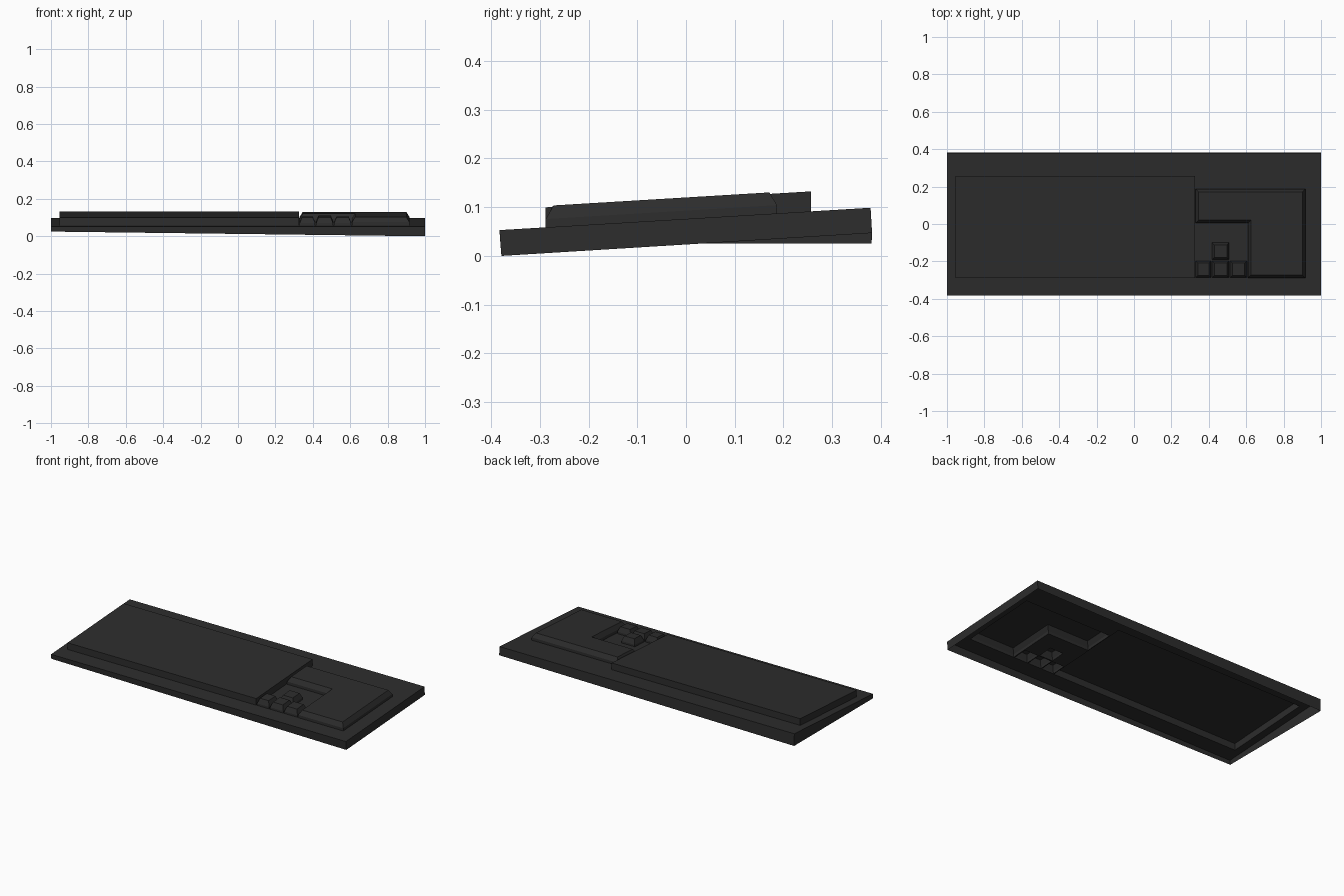
import bpy
import bmesh

cube = bpy.data.objects.get("Cube")
if cube:
    bpy.data.objects.remove(cube)

charcoal = bpy.data.materials.new("charcoal_plastic")
charcoal.use_nodes = True
COLOUR = (0.026, 0.026, 0.026, 1)
charcoal.diffuse_color = COLOUR
charcoal.node_tree.nodes["Principled BSDF"].inputs["Base Color"].default_value = COLOUR


def deck(x, y, height=0.0):
    """Point at a height above the tilted top of the case."""
    return (x, y, 0.076 + 0.0602 * y + height)


def rect(x0, x1, y0, y1):
    return [(x0, y0), (x1, y0), (x1, y1), (x0, y1)]


def inset(outline, d):
    """Move a right-angled, counter-clockwise outline inwards by d."""
    result = []
    for i, (x, y) in enumerate(outline):
        px, py = outline[i - 1]
        nx, ny = outline[(i + 1) % len(outline)]
        for ax, ay in ((x - px, y - py), (nx - x, ny - y)):
            length = abs(ax) + abs(ay)
            x, y = x - d * ay / length, y + d * ax / length
        result.append((x, y))
    return result


def ring(bm, points):
    return [bm.verts.new(p) for p in points]


def bridge(bm, low, high):
    for i in range(len(low)):
        j = (i + 1) % len(low)
        bm.faces.new((low[i], low[j], high[j], high[i]))


def finish(bm, name):
    mesh = bpy.data.meshes.new(name)
    bm.to_mesh(mesh)
    bm.free()
    mesh.materials.append(charcoal)
    obj = bpy.data.objects.new(name, mesh)
    bpy.context.collection.objects.link(obj)


def block(name, outline, levels):
    """Hollow raised block; levels are (inset, height) pairs from the deck up."""
    bm = bmesh.new()
    low = ring(bm, [deck(x, y) for x, y in outline])
    for d, height in levels:
        high = ring(bm, [deck(x, y, height) for x, y in inset(outline, d)])
        bridge(bm, low, high)
        low = high
    cap = bm.faces.new(low)
    if len(low) > 4:
        bmesh.ops.triangulate(bm, faces=[cap])
    finish(bm, name)


# Raised key areas: outline and wall steps
STRAIGHT = [(0, 0.041)]
BEVELLED = [(0, 0.017), (0.016, 0.044)]
KEY = [(0, 0.012), (0.012, 0.042)]
parts = {
    "main_key_block": (rect(-0.955, 0.325, -0.288, 0.257), STRAIGHT),
    "number_pad_block": ([(0.61, -0.288), (0.916, -0.288), (0.916, 0.187),
                          (0.33, 0.187), (0.33, 0.005), (0.61, 0.005)], BEVELLED),
    "left_arrow_key": (rect(0.33, 0.412, -0.287, -0.197), KEY),
    "down_arrow_key": (rect(0.418, 0.508, -0.287, -0.197), KEY),
    "right_arrow_key": (rect(0.514, 0.604, -0.287, -0.197), KEY),
    "up_arrow_key": (rect(0.418, 0.508, -0.19, -0.1), KEY),
}
for name, (outline, levels) in parts.items():
    block(name, outline, levels)

# Case: skirt open underneath, top pierced below each hollow block
bm = bmesh.new()
top = ring(bm, [deck(x, y) for x, y in rect(-1, 1, -0.383, 0.379)])
bottom = ring(bm, [(-1, -0.381, 0.025), (1, -0.379, 0.0),
                   (1, 0.382, 0.047), (-1, 0.381, 0.025)])
bridge(bm, bottom, top)
edges = [bm.edges.get((top[i - 1], top[i])) for i in range(4)]
for outline, _ in parts.values():
    hole = ring(bm, [deck(x, y) for x, y in outline])
    edges += [bm.edges.new((hole[i - 1], hole[i])) for i in range(len(hole))]
bmesh.ops.triangle_fill(bm, edges=edges, use_beauty=True, normal=(0, 0, 1))
for face in bm.faces:
    face.normal_update()
    if abs(face.normal.z) > 0.5 and face.normal.z < 0:
        face.normal_flip()
finish(bm, "case")
